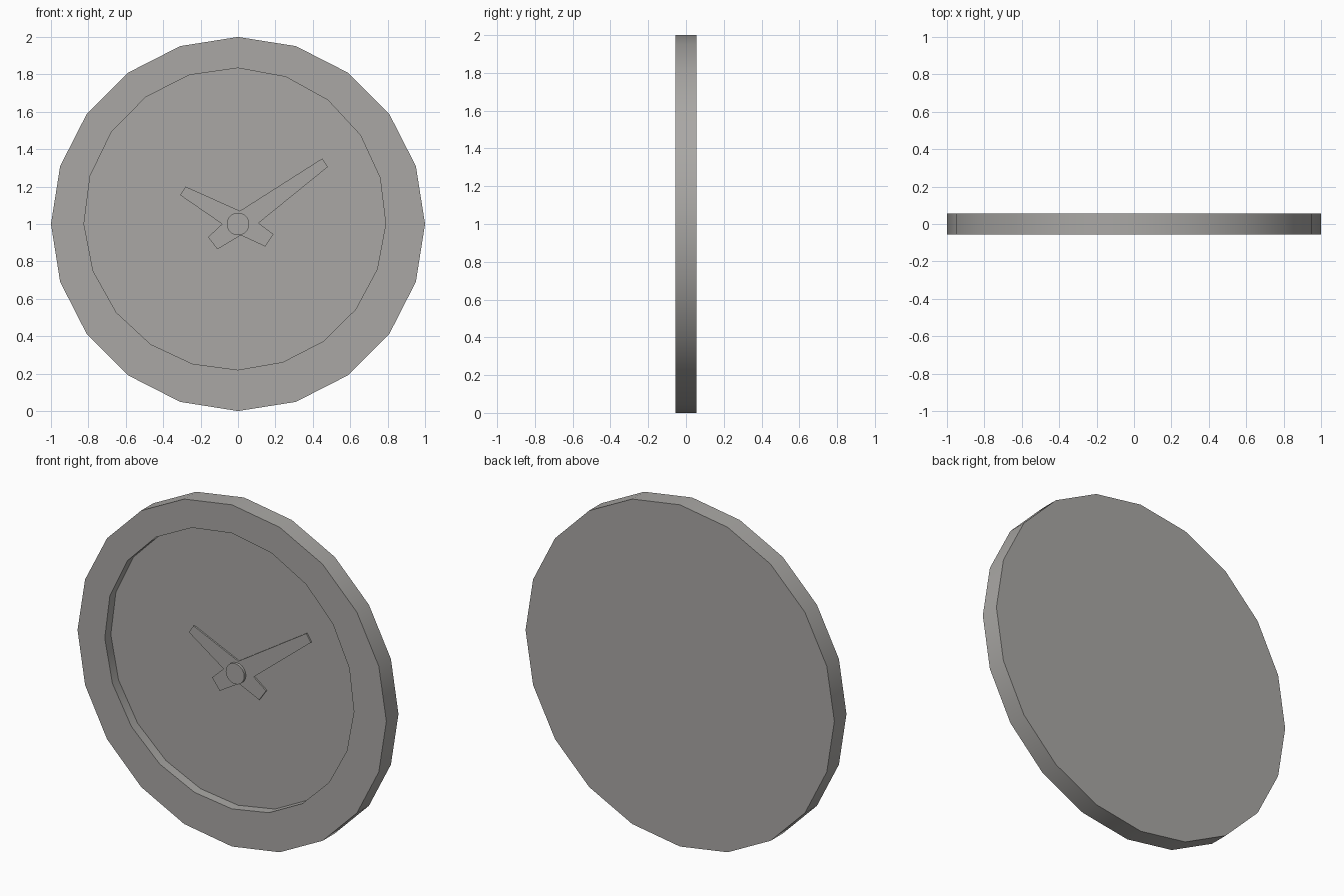
import bpy, bmesh, math
from mathutils import Vector

cube = bpy.data.objects.get("Cube")
if cube:
    bpy.data.objects.remove(cube, do_unlink=True)

SIDES = 20
HALF = 0.056       # half the case depth
FLOOR = 0.0        # y of the recessed dial

grey = bpy.data.materials.new("warm_grey")
grey.use_nodes = True
grey.diffuse_color = (0.40, 0.39, 0.375, 1)
grey.node_tree.nodes["Principled BSDF"].inputs["Base Color"].default_value = grey.diffuse_color


def finish(name, bm):
    """Turn a bmesh into a smooth object with sharp corners."""
    bmesh.ops.recalc_face_normals(bm, faces=bm.faces)
    mesh = bpy.data.meshes.new(name)
    bm.to_mesh(mesh)
    bm.free()
    mesh.materials.append(grey)
    mesh.shade_smooth()
    mesh.set_sharp_from_angle(angle=math.radians(30))
    obj = bpy.data.objects.new(name, mesh)
    bpy.context.collection.objects.link(obj)
    return obj


def directions(count):
    turns = [math.tau * i / count for i in range(count)]
    return [Vector((math.cos(a), math.sin(a))) for a in turns]


def loft(name, rings):
    """Join (outline, y) rings with quads and cap both ends."""
    bm = bmesh.new()
    loops = [[bm.verts.new((p.x, y, 1 + p.y)) for p in outline] for outline, y in rings]
    for a, b in zip(loops, loops[1:]):
        for i in range(len(a)):
            j = (i + 1) % len(a)
            bm.faces.new((a[i], a[j], b[j], b[i]))
    bm.faces.new(loops[0])
    bm.faces.new(loops[-1])
    return finish(name, bm)


# Case with a slightly off-centre round recess
offset, radius = Vector((-0.017, 0.027)), 0.807


def recess_point(d):
    along = d.dot(offset)
    return d * (along + math.sqrt(along ** 2 - offset.length_squared + radius ** 2))


outer = directions(SIDES)
inner = [recess_point(d) for d in outer]
loft("clock_case", [(outer, HALF), (outer, -HALF), (inner, -HALF), (inner, FLOOR)])

# Crossed hands as one thin plate, long hand to the upper right
hands = [Vector(p) for p in (
    (0.45, 0.35), (0.01, 0.07), (-0.28, 0.20), (-0.31, 0.155), (-0.085, 0.0),
    (-0.16, -0.07), (-0.11, -0.135), (0.015, -0.06), (0.145, -0.12),
    (0.19, -0.055), (0.11, 0.005), (0.48, 0.305))]
loft("clock_hands", [(hands, FLOOR - 0.003), (hands, FLOOR - 0.012)])

# Centre pin
pin = [d * 0.06 for d in directions(SIDES)]
loft("centre_pin", [(pin, FLOOR), (pin, FLOOR - 0.028)])
